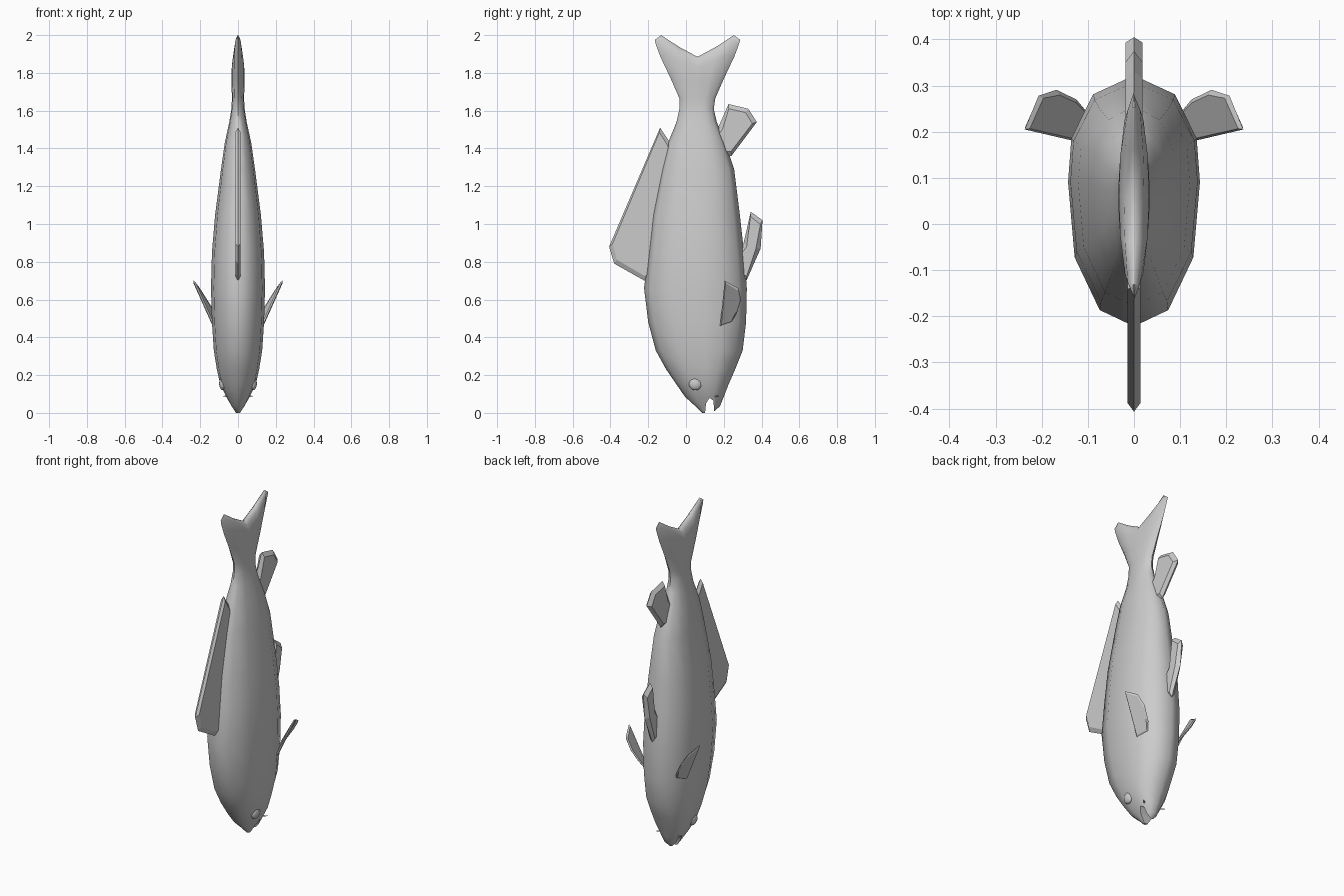
import bpy, bmesh
from math import radians
from mathutils import Vector

cube = bpy.data.objects.get("Cube")
if cube:
    bpy.data.objects.remove(cube, do_unlink=True)

grey = bpy.data.materials.new("plain grey")
grey.use_nodes = True
tone = (0.6, 0.6, 0.6, 1)
grey.diffuse_color = tone
grey.node_tree.nodes["Principled BSDF"].inputs["Base Color"].default_value = tone


def make(name, verts, faces, smooth=None):
    bm = bmesh.new()
    vs = [bm.verts.new(v) for v in verts]
    for f in faces:
        bm.faces.new([vs[i] for i in f])
    bmesh.ops.recalc_face_normals(bm, faces=bm.faces)
    mesh = bpy.data.meshes.new(name)
    bm.to_mesh(mesh)
    bm.free()
    mesh.materials.append(grey)
    ob = bpy.data.objects.new(name, mesh)
    bpy.context.collection.objects.link(ob)
    if smooth:
        shade(ob, smooth)
    return ob


def activate(ob):
    bpy.ops.object.select_all(action='DESELECT')
    ob.select_set(True)
    bpy.context.view_layer.objects.active = ob


def shade(ob, angle):
    activate(ob)
    bpy.ops.object.shade_smooth_by_angle(angle=radians(angle))


def fin(name, points, normal, half, inset=0.025):
    """Plate whose faces taper to a thin rim."""
    pts = [Vector(p) for p in points]
    mid = sum(pts, Vector()) / len(pts)
    n = len(pts)
    inner = [p + (mid - p).normalized() * inset for p in pts]
    off = Vector(normal).normalized() * half
    verts = pts + [p + off for p in inner] + [p - off for p in inner]
    faces = [range(n, 2 * n), range(2 * n, 3 * n)]
    for i in range(n):
        j = (i + 1) % n
        faces += [(i, j, n + j, n + i), (i, j, 2 * n + j, 2 * n + i)]
    return make(name, verts, faces)


# Cross-section: (width, depth) from belly to back, mirrored to a ring
body_half = [(0, 1), (.62, .85), (.95, .5), (1, .15), (.9, -.45), (.52, -.87), (0, -1)]
tail_half = [(0, 1), (.62, .85), (.9, .45), (1, 0), (.9, -.45), (.62, -.85), (0, -1)]
lift_half = [.09, .115, .055, 0, .055, .115, .09]

# Rings: height, back, belly, half width, fork amount
rings = [
    (0, .085, .14, .012, 0), (.035, .05, .18, .035, 0), (.085, -.005, .2, .062, 0),
    (.15, -.05, .225, .094, 0), (.23, -.105, .26, .112, 0), (.33, -.16, .3, .128, 0),
    (.48, -.2, .318, .138, 0), (.66, -.222, .322, .143, 0), (.85, -.2, .307, .138, 0),
    (1.05, -.178, .285, .121, 0), (1.29, -.13, .255, .09, 0), (1.43, -.095, .208, .07, 0),
    (1.54, -.05, .163, .046, 0), (1.61, -.035, .147, .035, 0),
    (1.665, -.035, .155, .032, 0), (1.75, -.08, .2, .035, .2),
    (1.83, -.135, .255, .033, .6), (1.87, -.16, .28, .022, .9), (1.885, -.165, .287, .004, 1),
]
verts, faces = [], []
for z, back, belly, width, fork in rings:
    half = tail_half if z > 1.64 else body_half
    mid, depth = (back + belly) / 2, (belly - back) / 2
    ring = [(w * width, mid + d * depth, z + fork * h) for (w, d), h in zip(half, lift_half)]
    verts += ring + [(-x, y, h) for x, y, h in reversed(ring[1:-1])]
N = 12
for r in range(len(rings) - 1):
    for i in range(N):
        j = (i + 1) % N
        faces.append((r * N + i, r * N + j, r * N + N + j, r * N + N + i))
for base in (0, (len(rings) - 1) * N):
    for i in range(6):
        cap = [i, i + 1, N - i - 1, (N - i) % N]
        faces.append([base + k for k in dict.fromkeys(cap)])
body = make("body_and_tail", verts, faces)

# Open mouth cut across the snout
mouth = [(.098, -.03), (.106, .05), (.125, .08), (.145, .065), (.153, -.03)]
m = len(mouth)
cutter = make("mouth_cutter", [(s, y, z) for s in (-.2, .2) for y, z in mouth],
              [range(m), range(m, 2 * m)] +
              [(i, (i + 1) % m, m + (i + 1) % m, m + i) for i in range(m)])
cutter.hide_render = True
mod = body.modifiers.new("mouth", 'BOOLEAN')
mod.object = cutter
mod.operation = 'DIFFERENCE'
mod.solver = 'EXACT'
activate(body)
bpy.ops.object.modifier_apply(modifier=mod.name)
bpy.data.objects.remove(cutter, do_unlink=True)
shade(body, 55)

# Fins on the centre line, as (depth, height) outlines
centre_fins = {
    "back_fin": (.014, [(-.15, .74), (-.22, .7), (-.38, .79), (-.407, .88), (-.137, 1.51),
                        (-.09, 1.44), (-.06, 1.35)]),
    "rear_belly_fin": (.018, [(.17, 1.36), (.24, 1.36), (.375, 1.54), (.33, 1.61),
                              (.225, 1.635), (.17, 1.51), (.13, 1.43)]),
    "front_belly_fin": (.018, [(.27, .72), (.32, .7), (.395, .87), (.405, 1.02),
                               (.343, 1.065), (.305, .9), (.27, .82)]),
}
for name, (half, outline) in centre_fins.items():
    fin(name, [(0, y, z) for y, z in outline], (1, 0, 0), half)

# Paired side fins, eyes and whiskers
side_outline = [(.13, .18, .46), (.237, .205, .7), (.207, .278, .66), (.168, .291, .6),
                (.125, .27, .53), (.1, .24, .48)]
for side, s in (("left", 1), ("right", -1)):
    pts = [Vector((s * x, y, z)) for x, y, z in side_outline]
    fin(side + "_side_fin", pts, (pts[1] - pts[0]).cross(pts[3] - pts[0]), .006, .012)

    bpy.ops.mesh.primitive_uv_sphere_add(segments=16, ring_count=10, radius=1,
                                         location=(s * .08, .05, .155))
    eye = bpy.context.object
    eye.name = side + "_eye"
    eye.scale = (.02, .035, .035)
    eye.data.materials.append(grey)
    shade(eye, 60)

    start, end = Vector((s * .04, .14, .09)), Vector((s * .078, .175, .088))
    bpy.ops.mesh.primitive_cone_add(vertices=6, radius1=.008, radius2=.001,
                                    depth=(end - start).length, location=(start + end) / 2)
    whisker = bpy.context.object
    whisker.name = side + "_whisker"
    whisker.rotation_euler = (end - start).to_track_quat('Z', 'Y').to_euler()
    whisker.data.materials.append(grey)
